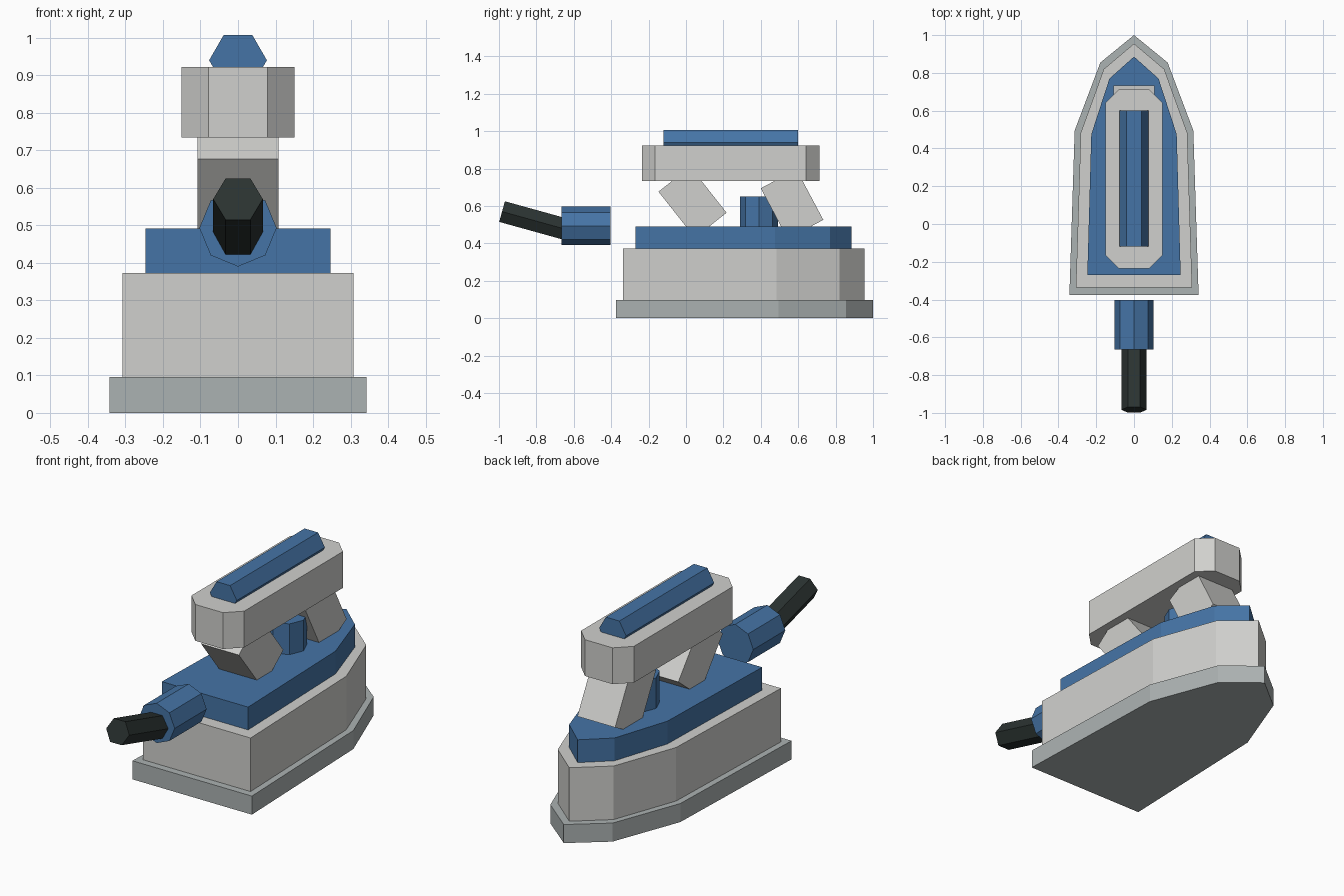
import bpy, bmesh, math
from mathutils import Matrix, Vector

if "Cube" in bpy.data.objects:
    bpy.data.objects.remove(bpy.data.objects["Cube"])


def material(name, rgb):
    m = bpy.data.materials.new(name)
    m.diffuse_color = (*rgb, 1)
    m.use_nodes = True
    m.node_tree.nodes["Principled BSDF"].inputs["Base Color"].default_value = m.diffuse_color
    return m


LIGHT = material("light_grey", (0.63, 0.63, 0.61))
SOLE = material("steel_grey", (0.41, 0.445, 0.445))
BLUE = material("blue", (0.06, 0.175, 0.38))
BLACK = material("dark_rubber", (0.024, 0.033, 0.031))


def prism(name, pts, length, origin, mat, tilt=0):
    """Extrude a 2D outline along local z, tilt about x (degrees), then place."""
    bm = bmesh.new()
    low = [bm.verts.new((x, y, 0)) for x, y in pts]
    top = [bm.verts.new((x, y, length)) for x, y in pts]
    bm.faces.new(low[::-1])
    bm.faces.new(top)
    n = len(pts)
    for i in range(n):
        j = (i + 1) % n
        bm.faces.new((low[i], low[j], top[j], top[i]))
    bmesh.ops.recalc_face_normals(bm, faces=bm.faces)
    bm.transform(Matrix.Translation(Vector(origin)) @ Matrix.Rotation(math.radians(tilt), 4, 'X'))
    me = bpy.data.meshes.new(name)
    bm.to_mesh(me)
    bm.free()
    me.materials.append(mat)
    ob = bpy.data.objects.new(name, me)
    bpy.context.collection.objects.link(ob)
    return ob


def ngon(n, r):
    return [(r * math.cos(2 * math.pi * i / n), r * math.sin(2 * math.pi * i / n)) for i in range(n)]


def mirrored(half, tip=None):
    """Mirror the right half of an outline across x = 0."""
    mid = [(0, tip)] if tip is not None else []
    return half + mid + [(-x, y) for x, y in reversed(half)]


# Pointed base layers
prism("soleplate", mirrored([(0.342, -0.375), (0.314, 0.495), (0.178, 0.855)], 1.0),
      0.096, (0, 0, 0), SOLE)
prism("body", mirrored([(0.308, -0.337), (0.282, 0.483), (0.16, 0.82)], 0.955),
      0.277, (0, 0, 0.096), LIGHT)
prism("upper_body", mirrored([(0.247, -0.27), (0.226, 0.475), (0.13, 0.77)], 0.886),
      0.118, (0, 0, 0.373), BLUE)

# Dial between the posts
prism("dial", ngon(8, 0.102), 0.16, (0, 0.39, 0.49), BLUE)

# Tilted handle posts
for name, y, z, length, tilt in (("front_post", 0.035, 0.62, 0.314, 38.3),
                                 ("rear_post", 0.567, 0.61, 0.306, 28)):
    t = math.radians(tilt)
    start = (0, y + math.sin(t) * length / 2, z - math.cos(t) * length / 2)
    prism(name, mirrored([(0.108, -0.108), (0.108, 0.108)]), length, start, LIGHT, tilt)

# Handle with chamfered ends and hexagonal grip strip
prism("handle", mirrored([(0.079, -0.236), (0.151, -0.165), (0.151, 0.642), (0.079, 0.713)]),
      0.188, (0, 0, 0.734), LIGHT)
prism("grip_strip", ngon(6, 0.077), 0.72, (0, 0.6, 0.94), BLUE, 90)

# Cord sleeve and cord
prism("cord_sleeve", ngon(8, 0.103), 0.262, (0, -0.403, 0.493), BLUE, 90)
prism("cord", ngon(6, 0.066), 0.4, (0, -0.598, 0.463), BLACK, 74.5)
